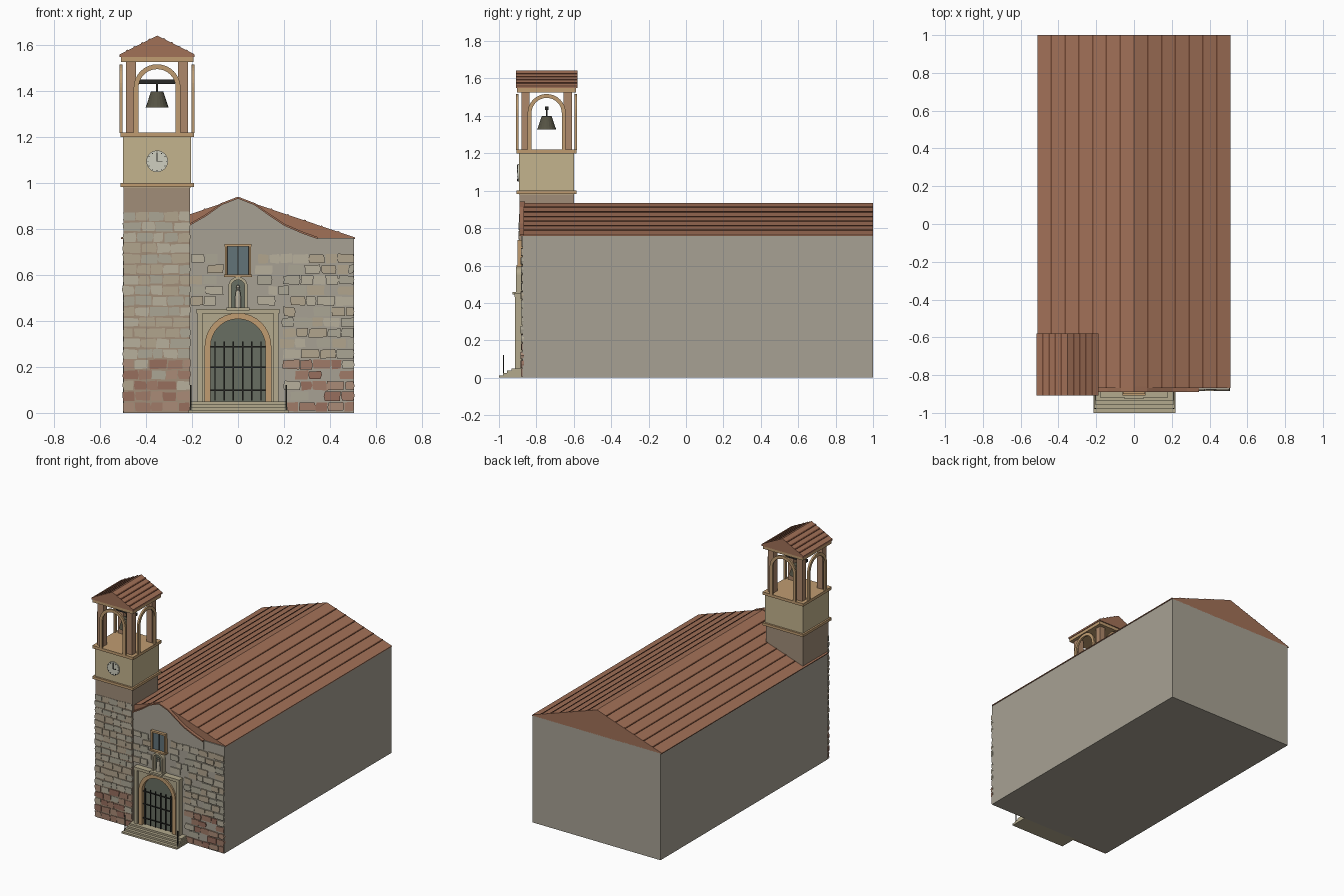
import bpy, bmesh, math, random
from mathutils import Matrix, Vector

if "Cube" in bpy.data.objects:
    bpy.data.objects.remove(bpy.data.objects["Cube"])
random.seed(7)

def mat(name, *rgb):
    m = bpy.data.materials.new(name)
    m.diffuse_color = [(c / 255) ** 2.2 for c in rgb] + [1]
    m.use_nodes = True
    m.node_tree.nodes["Principled BSDF"].inputs["Base Color"].default_value = m.diffuse_color
    return m

WALL = mat("wall", 166, 160, 146)
STONE = [mat("stone_grey", 170, 165, 148), mat("stone_tan", 176, 163, 140), mat("stone_light", 182, 174, 155)]
RED = [mat("stone_red", 158, 122, 104), mat("stone_rust", 150, 110, 94), mat("stone_pink", 168, 138, 118)]
TOWER = mat("tower_stone", 160, 140, 120)
CREAM = mat("cream", 194, 178, 140)
TRIM = mat("trim", 190, 155, 112)
PIER = mat("pier", 172, 135, 106)
SURR = mat("surround", 178, 168, 140)
TILE = mat("tile", 160, 112, 88)
SEAM = mat("tile_seam", 112, 72, 54)
DOOR = mat("door", 104, 110, 98)
IRON = mat("iron", 45, 45, 42)
GLASS = mat("glass", 98, 115, 120)
BRONZE = mat("bronze", 86, 84, 70)
WHITE = mat("clock_face", 205, 205, 190)

def finish(bm, name, m):
    bmesh.ops.recalc_face_normals(bm, faces=bm.faces)
    me = bpy.data.meshes.new(name)
    bm.to_mesh(me)
    bm.free()
    me.materials.append(m)
    ob = bpy.data.objects.new(name, me)
    bpy.context.collection.objects.link(ob)
    return ob

def add_prism(bm, pts, y0, y1):
    """Extrude an (x, z) outline along y."""
    a = [bm.verts.new((x, y0, z)) for x, z in pts]
    b = [bm.verts.new((x, y1, z)) for x, z in pts]
    n = len(pts)
    bm.faces.new(a)
    bm.faces.new(b[::-1])
    for i in range(n):
        bm.faces.new((a[i], b[i], b[(i + 1) % n], a[(i + 1) % n]))

def prisms(name, m, *items):
    bm = bmesh.new()
    for pts, y0, y1 in items:
        add_prism(bm, pts, y0, y1)
    return finish(bm, name, m)

def boxes(name, m, *items):
    return prisms(name, m, *[([(x0, z0), (x1, z0), (x1, z1), (x0, z1)], y0, y1)
                             for x0, x1, y0, y1, z0, z1 in items])

def arc(cx, cz, r, z0, n=16):
    return [(cx + r, z0)] + [(cx + r * math.cos(math.pi * i / n), cz + r * math.sin(math.pi * i / n))
                             for i in range(n + 1)] + [(cx - r, z0)]

def arch(cx, cz, ri, ro, z0):
    return arc(cx, cz, ro, z0) + arc(cx, cz, ri, z0)[::-1]

def lathe(name, m, c, prof, n=20):
    bm = bmesh.new()
    vs = [bm.verts.new((c[0] + r, c[1], c[2] + z)) for r, z in prof]
    es = [bm.edges.new(p) for p in zip(vs, vs[1:])]
    bmesh.ops.spin(bm, geom=vs + es, cent=c, axis=(0, 0, 1), angle=2 * math.pi, steps=n)
    bmesh.ops.remove_doubles(bm, verts=bm.verts, dist=1e-5)
    return finish(bm, name, m)

def gable_roof(name, cx, half, ridge, eave, y0, y1, n, base):
    """Solid gable prism plus raised tile seams running along the ridge."""
    prisms(name, TILE, ([(cx - half, base), (cx + half, base), (cx + half, eave), (cx, ridge), (cx - half, eave)], y0, y1))
    seams = []
    for s in (-1, 1):
        for i in range(1, n):
            p = [(cx + s * half * t, ridge + (eave - ridge) * t) for t in (i / n - .004 / half, i / n + .004 / half)]
            seams.append((p + [(x, z + .003) for x, z in p[::-1]], y0, y1))
    prisms(name + "_seams", SEAM, *seams)

# Nave and roof
boxes("nave", WALL, (-.5, .505, -.875, 1, 0, .76))
gable_roof("nave_roof", 0, .51, .935, .763, -.868, 1, 7, .757)

# Curved facade gable with coping
curve = [(-.21, .815), (-.14, .855), (-.07, .905), (0, .932), (.07, .905), (.14, .855), (.2, .815), (.28, .78), (.345, .757)]
prisms("facade_gable", WALL, ([(-.21, .7)] + curve + [(.345, .7)], -.88, -.866))
prisms("gable_coping", TILE, *[([p, q, (q[0], q[1] + .009), (p[0], p[1] + .009)], -.89, -.86)
                               for p, q in zip(curve, curve[1:])])

# Tower shaft and bands
TX, TY = -.352, -.745
boxes("tower_shaft", TOWER, (-.498, -.208, -.89, -.6, 0, .985))
boxes("clock_stage", CREAM, (-.5, -.204, -.892, -.598, .98, 1.21))
boxes("tower_bands", TRIM, *[(TX - .16, TX + .16, TY - .16, TY + .16, z, z + h) for z, h in ((.983, .018), (1.2, .02))])

# Stone courses
def stones(name, x0, x1, top, y, depth, fill, blocked):
    bms = [bmesh.new() for _ in range(6)]
    h, z = .046, .004
    while z + h <= top:
        x = x0 - random.uniform(0, .004)
        while x < x1 - .02:
            w = min(random.uniform(.045, .085), x1 - x)
            if x1 - x - w < .025:
                w = x1 - x
            if random.random() < fill and not blocked(x, x + w, z, z + h):
                j = lambda: random.uniform(-.003, .003)
                a, b, c, d = x + .003, x + w - .003, z + .004, z + h - .004
                pts = [(a + j(), c + j()), (b + j(), c + j()), (b + .002 + j(), (c + d) / 2),
                       (b + j(), d + j()), (a + j(), d + j()), (a - .002 + j(), (c + d) / 2)]
                k = random.randrange(3) + (3 if z < .23 and random.random() < .85 else 0)
                add_prism(bms[k], pts, y - random.uniform(.4, 1) * depth, y + .01)
            x += w
        z += h
    for k, bm in enumerate(bms):
        finish(bm, f"{name}_{k}", (STONE + RED)[k])

def in_openings(a, b, c, d):
    return any(b > -w and a < w and c < z1 and d > z0 for w, z0, z1 in ((.175, 0, .455), (.06, .44, .74)))

stones("tower_stones", -.5, -.207, .89, -.89, .006, 1, lambda *a: False)
stones("facade_stones", -.205, .506, .71, -.875, .009, .85, in_openings)

# Belfry: corner piers, an arch frame on each side, slab and roof
boxes("belfry_piers", PIER, *[(TX + s * .113 - .022, TX + s * .113 + .022, TY + t * .113 - .022, TY + t * .113 + .022, 1.215, 1.53)
                              for s in (-1, 1) for t in (-1, 1)])
for k in range(4):
    ob = prisms(f"belfry_arch_{k}", TRIM, (arch(0, 1.415, .081, .102, 1.218), -.163, -.15))
    ob.matrix_world = Matrix.Translation((TX, TY, 0)) @ Matrix.Rotation(k * math.pi / 2, 4, 'Z')
boxes("belfry_slab", TRIM, (TX - .158, TX + .158, TY - .158, TY + .158, 1.526, 1.552))
gable_roof("belfry_roof", TX, .163, 1.642, 1.56, TY - .163, TY + .165, 5, 1.548)

# Bell and beam
boxes("bell_beam", IRON, (TX - .078, TX + .078, TY - .01, TY + .01, 1.432, 1.45),
      (TX - .004, TX + .004, TY - .004, TY + .004, 1.39, 1.44))
lathe("bell", BRONZE, Vector((TX, TY, 1.328)), [(0, .01), (.04, .01), (.051, 0), (.045, .015), (.027, .07), (0, .072)])

# Clock
def disc(name, m, cx, cz, r, y0, y1):
    return prisms(name, m, ([(cx + r * math.cos(t * math.pi / 16), cz + r * math.sin(t * math.pi / 16))
                             for t in range(32)], y0, y1))
disc("clock_face", WHITE, TX, 1.095, .047, -.9, -.89)
boxes("clock_hands", IRON, (TX - .002, TX + .002, -.904, -.899, 1.093, 1.132), (TX, TX + .024, -.904, -.899, 1.093, 1.097),
      *[(TX + .04 * math.cos(a) - .002, TX + .04 * math.cos(a) + .002, -.903, -.899,
         1.095 + .04 * math.sin(a) - .002, 1.095 + .04 * math.sin(a) + .002)
        for a in [i * math.pi / 6 for i in range(12)]])

# Portal
boxes("portal_wall", SURR, *[(s * .16 - .016, s * .16 + .016, -.9, -.87, .05, .44) for s in (-1, 1)])
prisms("portal_spandrel", SURR, ([(.145, .05), (.145, .44), (-.145, .44), (-.145, .05)] + arc(0, .29, .121, .05)[::-1], -.898, -.87))
prisms("portal_arch", TRIM, (arch(0, .29, .119, .145, .05), -.91, -.87))
boxes("portal_pilasters", SURR, *[(s * .165 - .011, s * .165 + .011, -.915, -.87, .05, .435) for s in (-1, 1)])
boxes("portal_lintel", SURR, (-.18, .18, -.918, -.87, .432, .452))
prisms("door", DOOR, (arc(0, .29, .12, .05), -.883, -.87))
boxes("door_grille", IRON, *[(x - .003, x + .003, -.9, -.894, .055, .31) for x in [-.1 + .04 * i for i in range(6)]],
      *[(-.12, .12, -.899, -.893, z, z + .006) for z in (.095, .195, .285)])

# Steps and hand posts
boxes("steps", SURR, *[(-.215 + .004 * i, .22 - .004 * i, -1 + .022 * i, -.87, .0125 * i, .0125 * (i + 1)) for i in range(4)])
boxes("step_posts", IRON, *[(x - .003, x + .003, -.979, -.973, .01, .122) for x in (-.205, .21)])

# Niche with figure
boxes("niche_sill", SURR, (-.05, .05, -.927, -.87, .445, .458))
prisms("niche_frame", SURR, (arch(0, .55, .029, .042, .455), -.908, -.87))
prisms("niche_back", DOOR, (arc(0, .55, .03, .455), -.882, -.87))
lathe("niche_figure", STONE[2], Vector((0, -.895, .458)), [(0, 0), (.014, 0), (.012, .05), (.009, .075), (.004, .08), (.008, .088), (.006, .097), (0, .1)], 12)

# Window
boxes("window_frame", TRIM, *[(s * .052 - .005, s * .052 + .005, -.9, -.87, .6, .73) for s in (-1, 1)],
      (-.058, .058, -.9, -.87, .724, .736), (-.062, .062, -.907, -.87, .592, .603))
boxes("window_glass", GLASS, (-.05, .05, -.886, -.87, .6, .727))
boxes("window_bars", IRON, (-.003, .003, -.891, -.88, .6, .727), *[(s * .045 - .002, s * .045 + .002, -.89, -.88, .6, .727) for s in (-1, 1)])
